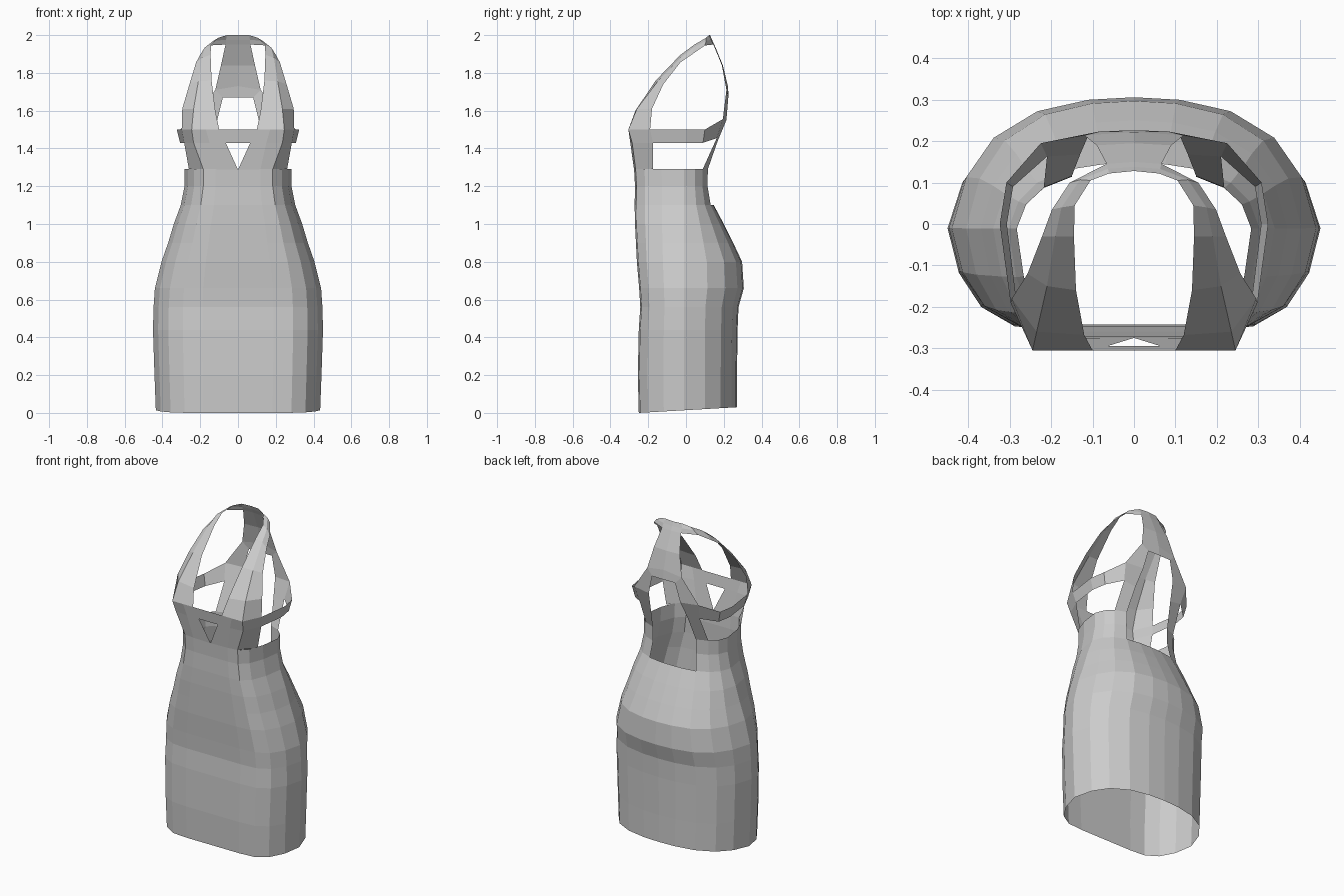
import bpy, bmesh
from mathutils import Vector


def loft(name, rows, skip=lambda r, c: False):
    """Mirrored sheet from rows of points on the +x half; skip leaves openings."""
    bm = bmesh.new()
    grid = [[bm.verts.new(p) for p in row] for row in rows]
    for r in range(len(rows) - 1):
        for c in range(len(rows[r]) - 1):
            if not skip(r, c):
                bm.faces.new((grid[r][c], grid[r][c + 1],
                              grid[r + 1][c + 1], grid[r + 1][c]))
    bmesh.ops.delete(bm, geom=[v for v in bm.verts if not v.link_faces], context='VERTS')
    # keep the outside of the cloth facing outwards
    bm.normal_update()
    axis = Vector((1, 1, 0))
    out = sum(f.normal.dot(f.calc_center_median() * axis) * f.calc_area() for f in bm.faces)
    if out < 0:
        bmesh.ops.reverse_faces(bm, faces=bm.faces[:])
    mesh = bpy.data.meshes.new(name)
    bm.to_mesh(mesh)
    bm.free()
    obj = bpy.data.objects.new(name, mesh)
    bpy.context.collection.objects.link(obj)
    mirror = obj.modifiers.new("mirror", 'MIRROR')
    mirror.use_clip = True
    return obj


# Skirt: half cross-section from centre back to centre front, scaled per height
section = [(0, 1), (.25, .98), (.53, .89), (.77, .68), (.92, .37), (1, -.04),
           (.94, -.47), (.82, -.8), (.65, -.97), (.42, -1), (.2, -1), (0, -1)]
levels = [(0, .435, .25, .27), (.2, .442, .255, .27), (.44, .45, .25, .273),
          (.56, .447, .242, .278), (.66, .44, .248, .306), (.8, .405, .26, .297),
          (.9, .37, .265, .25), (1.0, .34, .27, .2), (1.1, .303, .272, .147),
          (1.2, .283, .27, .128), (1.29, .283, .275, .13)]


def ring(z, w, front, back):
    pts = []
    for u, v in section:
        y = v * (back if v > 0 else front)
        lift = .03 * (y + .25) / .52 if z == 0 else 0
        pts.append((u * w, y, z + lift))
    return pts


waist = ring(*levels[-1])
# the top two bands stay open at the centre back
loft("skirt", [ring(*l) for l in levels], lambda r, c: r >= 8 and c < 2)

# Front bodice with the small triangular cut-out under the bust band
loft("front_bodice", [
    [(0, -.275, 1.285), (0, -.275, 1.287), waist[9], waist[8], (.26, -.175, 1.29)],
    [(0, -.295, 1.43), (.065, -.295, 1.43), (.15, -.295, 1.43), (.235, -.285, 1.43), (.285, -.175, 1.43)],
    [(0, -.305, 1.5), (.10, -.305, 1.5), (.17, -.305, 1.5), (.245, -.305, 1.5), (.298, -.19, 1.5)],
], lambda r, c: r == 0 and c == 0)

# Halter straps rising from the bust and joining behind the neck
loft("halter_strap", [
    [(.10, -.305, 1.5), (.245, -.305, 1.5), (.298, -.19, 1.5)],
    [(.12, -.268, 1.6), (.235, -.26, 1.61), (.295, -.18, 1.61)],
    [(.14, -.16, 1.76), (.21, -.15, 1.755), (.257, -.12, 1.74)],
    [(.145, -.03, 1.895), (.19, -.03, 1.88), (.222, -.03, 1.855)],
    [(.143, .045, 1.95), (.175, .04, 1.935), (.198, .035, 1.9)],
    [(.105, .105, 1.985), (.13, .107, 1.97), (.155, .1, 1.945)],
    [(.06, .122, 2.0), (.063, .133, 1.975), (.066, .145, 1.95)],
    [(0, .128, 2.0), (0, .138, 1.975), (0, .15, 1.95)],
])

# Back panel hanging from the collar
loft("back_panel", [
    [(0, .15, 1.95), (.066, .145, 1.95)],
    [(0, .195, 1.84), (.09, .19, 1.84)],
    [(0, .222, 1.73), (.12, .214, 1.71)],
    [(0, .226, 1.67), (.08, .224, 1.67)],
])

# Back straps running from the panel down to the waist
loft("back_strap", [
    [(.08, .224, 1.67), (.12, .214, 1.71)],
    [(.11, .214, 1.55), (.225, .195, 1.555)],
    [(.13, .168, 1.44), (.21, .163, 1.455)],
    [waist[2], waist[3]],
])

# Side bands passing under the arms
loft("side_band", [
    [(.285, -.175, 1.43), (.298, -.19, 1.5)],
    [(.307, 0, 1.43), (.324, 0, 1.5)],
    [(.292, .09, 1.43), (.308, .1, 1.5)],
    [(.21, .163, 1.455), (.225, .195, 1.555)],
])
